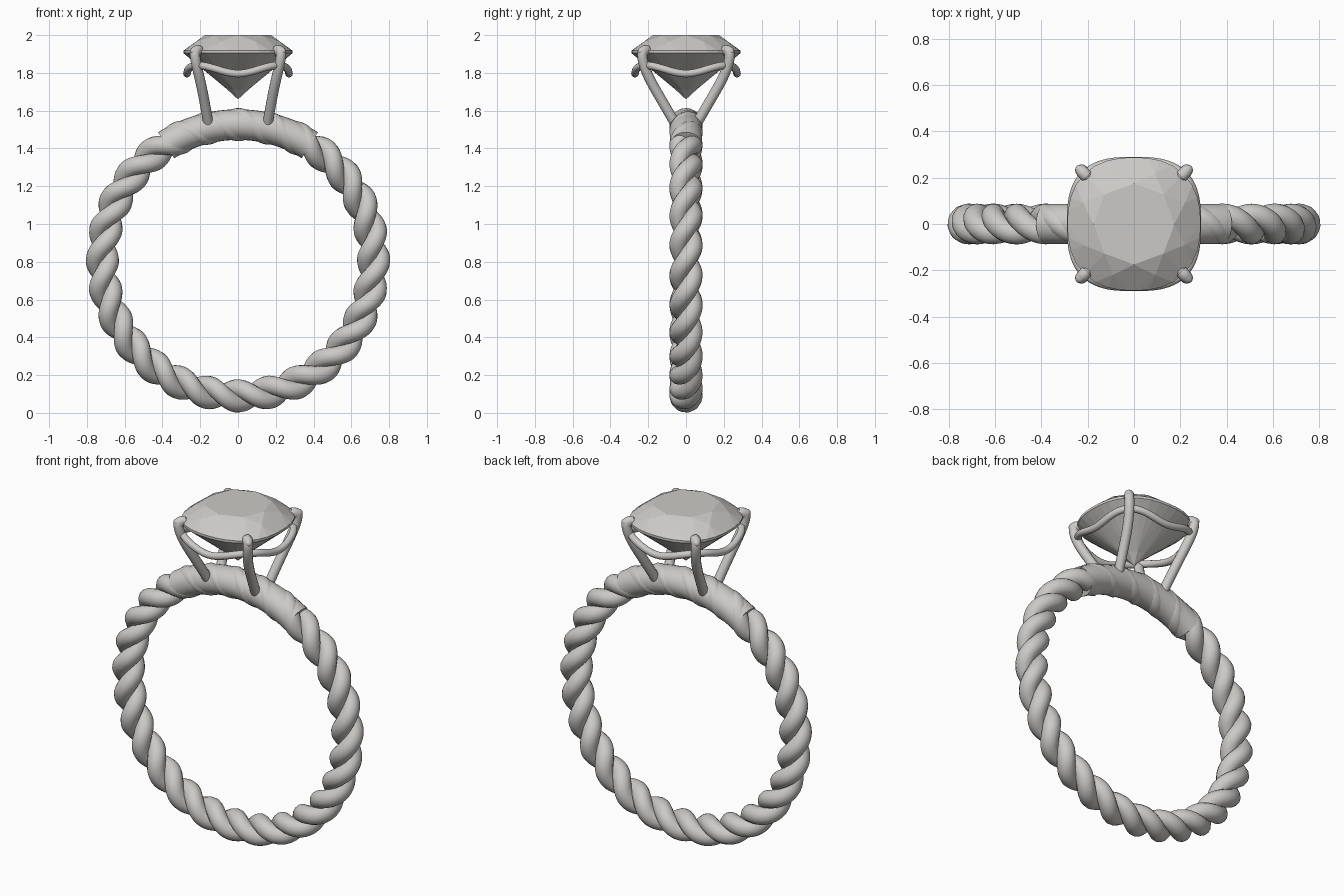
import bpy, bmesh
from math import sin, cos, tau, radians
from mathutils import Vector

cube = bpy.data.objects.get("Cube")
if cube:
    bpy.data.objects.remove(cube, do_unlink=True)


def material(name, rgb):
    m = bpy.data.materials.new(name)
    m.use_nodes = True
    m.diffuse_color = (*rgb, 1)
    m.node_tree.nodes["Principled BSDF"].inputs["Base Color"].default_value = (*rgb, 1)
    return m


METAL = material("pale metal", (0.6, 0.59, 0.57))
STONE = material("grey stone", (0.6, 0.59, 0.57))
CENTRE_Z, BAND_R = 0.808, 0.718


def add_object(name, mesh, mat, smooth=True):
    obj = bpy.data.objects.new(name, mesh)
    bpy.context.collection.objects.link(obj)
    mesh.materials.clear()
    mesh.materials.append(mat)
    mesh.polygons.foreach_set("use_smooth", [smooth] * len(mesh.polygons))
    return obj


def tube(name, points, radius, closed=False, kind="POLY"):
    """Sweep a round wire along points and turn it into a mesh."""
    curve = bpy.data.curves.new(name, "CURVE")
    curve.dimensions = "3D"
    curve.bevel_depth, curve.bevel_resolution = radius, 5
    curve.use_fill_caps = True
    spline = curve.splines.new(kind)
    spline.points.add(len(points) - 1)
    for p, co in zip(spline.points, points):
        p.co = (*co, 1)
    spline.use_cyclic_u = closed
    if kind == "NURBS":
        spline.order_u, spline.resolution_u = 3, 8
        spline.use_endpoint_u = True
    temp = bpy.data.objects.new(name + "_path", curve)
    bpy.context.collection.objects.link(temp)
    deps = bpy.context.evaluated_depsgraph_get()
    mesh = bpy.data.meshes.new_from_object(temp.evaluated_get(deps))
    bpy.data.objects.remove(temp, do_unlink=True)
    return add_object(name, mesh, METAL)


def on_ring(theta, radial, y):
    r = BAND_R + radial
    return Vector((r * cos(theta), y, CENTRE_Z + r * sin(theta)))


# Two strands twisted fourteen times around the ring
STEPS, TWISTS, OFFSET = 560, 14, 0.038
for side, phase in (("first", 0), ("second", tau / 2)):
    path = []
    for i in range(STEPS):
        t = tau * i / STEPS
        a = TWISTS * t + phase
        path.append(on_ring(t, OFFSET * cos(a), OFFSET * sin(a)))
    tube(side + "_rope_strand", path, 0.05, closed=True)

# Solid bridge under the setting
bm = bmesh.new()
loops = []
for i in range(49):
    t = radians(58 + 64 * i / 48)
    loops.append([bm.verts.new(on_ring(t, 0.081 * cos(tau * j / 24), 0.086 * sin(tau * j / 24)))
                  for j in range(24)])
for a, b in zip(loops, loops[1:]):
    for j in range(24):
        bm.faces.new((a[j], a[j - 1], b[j - 1], b[j]))
bm.faces.new(loops[0])
bm.faces.new(loops[-1])
bmesh.ops.recalc_face_normals(bm, faces=bm.faces)
mesh = bpy.data.meshes.new("bridge")
bm.to_mesh(mesh)
bm.free()
bridge = add_object("bridge", mesh, METAL)
for end in bridge.data.polygons[-2:]:
    end.use_smooth = False

# Four curved prongs with rounded claw tips
PRONG = [(0.155, 0.05, 1.52), (0.175, 0.12, 1.64), (0.2, 0.19, 1.76),
         (0.222, 0.228, 1.85), (0.232, 0.234, 1.925), (0.205, 0.207, 1.92)]
for sx, xname in ((-1, "right"), (1, "left")):
    for sy, yname in ((-1, "front"), (1, "back")):
        pts = [Vector((x * sx, y * sy, z)) for x, y, z in PRONG]
        tube(f"{yname}_{xname}_prong", pts, 0.027, kind="NURBS")
        bm = bmesh.new()
        bmesh.ops.create_uvsphere(bm, u_segments=16, v_segments=10, radius=0.029)
        tip = bpy.data.meshes.new("claw")
        bm.to_mesh(tip)
        bm.free()
        claw = add_object(f"{yname}_{xname}_claw", tip, METAL)
        claw.location = (0.218 * sx, 0.22 * sy, 1.915)
        claw.scale = (1.5, 0.95, 0.95)
        claw.rotation_euler.z = sx * sy * tau / 8


def cushion(angle, half, power):
    """Point on a rounded square outline."""
    c, s = cos(angle), sin(angle)
    r = half / (abs(c) ** power + abs(s) ** power) ** (1 / power)
    return r * c, r * s


# Gallery wire, dipping between the prongs
tube("gallery_wire",
     [(*cushion(tau * i / 96, 0.27, 2.9), 1.818 - 0.022 * cos(4 * tau * i / 96)) for i in range(96)],
     0.02, closed=True)

# Cushion-cut stone: table, crown, girdle and pavilion
bm = bmesh.new()


def ring(count, half, z, power=2.4, shift=0.0):
    return [bm.verts.new((*cushion(tau * (i + shift) / count, half, power), z)) for i in range(count)]


N = 32
table = ring(8, 0.175, 2.0, 2.2)
star = ring(8, 0.232, 1.967, 2.3, 0.5)
upper = ring(N, 0.288, 1.918)
lower = ring(N, 0.288, 1.904)
inner = ring(8, 0.06, 1.712, 2.2, 0.5)
culet = bm.verts.new((0, 0, 1.66))
bm.faces.new(table)
for i in range(N):
    bm.faces.new((upper[i - 1], upper[i], lower[i], lower[i - 1]))
for k in range(8):
    n = (k + 1) % 8
    g = 4 * k
    bm.faces.new((table[k], star[k], table[n]))
    bm.faces.new((table[k], star[k - 1], upper[g]))
    bm.faces.new((table[k], upper[g], star[k]))
    bm.faces.new((inner[k - 1], inner[k], lower[g]))
    bm.faces.new((inner[k - 1], culet, inner[k]))
    for j in range(4):
        a, b = g + j, (g + j + 1) % N
        bm.faces.new((star[k], upper[a], upper[b]))
        bm.faces.new((inner[k], lower[b], lower[a]))
bmesh.ops.recalc_face_normals(bm, faces=bm.faces)
mesh = bpy.data.meshes.new("stone")
bm.to_mesh(mesh)
bm.free()
add_object("cushion_stone", mesh, STONE, smooth=False)
